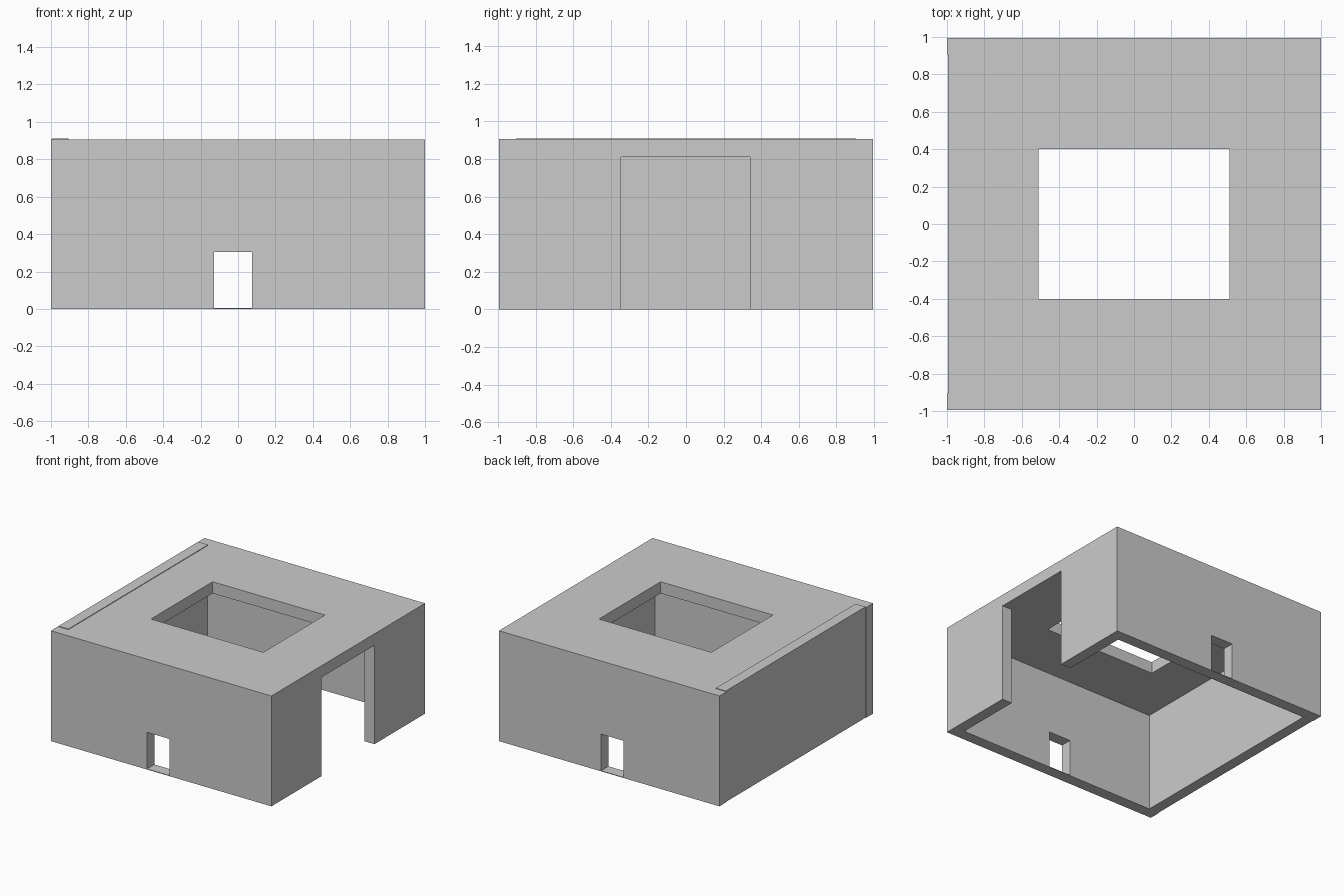
import bpy

if "Cube" in bpy.data.objects:
    bpy.data.objects.remove(bpy.data.objects["Cube"])

W, D, H = 1.0, 0.995, 0.905      # half width, half depth, roof height


def box(name, x, y, z):
    """Axis-aligned box from three (min, max) ranges."""
    lo, hi = zip(x, y, z)
    bpy.ops.mesh.primitive_cube_add(size=1)
    ob = bpy.context.object
    ob.name = name
    for v in ob.data.vertices:
        v.co = [a if c < 0 else b for a, b, c in zip(lo, hi, v.co)]
    return ob


def cut(target, x, y, z):
    """Carve a box out of the target and discard the cutter."""
    cutter = box("cutter", x, y, z)
    cutter.hide_render = True
    mod = target.modifiers.new("cut", 'BOOLEAN')
    mod.operation = 'DIFFERENCE'
    mod.solver = 'EXACT'
    mod.object = cutter
    bpy.context.view_layer.objects.active = target
    bpy.ops.object.modifier_apply(modifier=mod.name)
    bpy.data.objects.remove(cutter)


# Walls and roof slab in one shell
shell = box("walls_and_roof", (-W, W), (-D, D), (0, H))
cut(shell, (-0.91, 0.91), (-0.9, 0.9), (-0.5, 0.81))          # room
cut(shell, (-0.51, 0.51), (-0.4, 0.4), (0.5, 1.5))            # roof opening
cut(shell, (-0.128, 0.074), (-1.5, 1.5), (0.005, 0.305))      # front and back doors
cut(shell, (0.5, 1.5), (-0.345, 0.34), (-0.5, 0.81))          # wide right entrance
cut(shell, (-1.5, -0.905), (-0.905, 0.905), (-0.5, 1.5))      # slot for left wall

# Left wall, set slightly in and slightly taller than the roof
box("left_wall", (-0.995, -0.905), (-0.905, 0.905), (0, 0.91))
